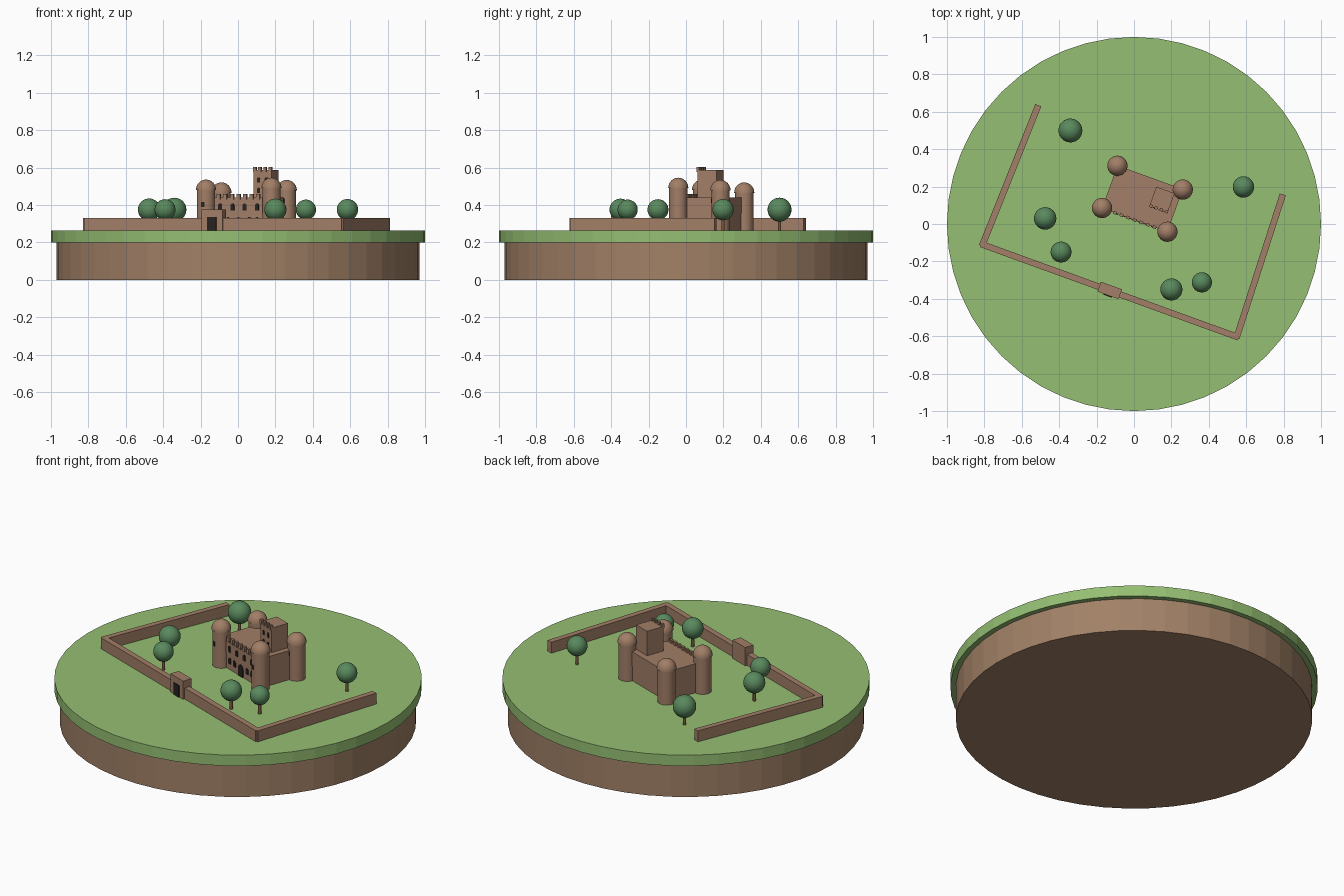
import bpy, bmesh, math
from mathutils import Matrix, Vector

cube = bpy.data.objects.get("Cube")
if cube:
    bpy.data.objects.remove(cube)


def material(name, rgb):
    m = bpy.data.materials.new(name)
    m.use_nodes = True
    m.diffuse_color = (*rgb, 1)
    m.node_tree.nodes["Principled BSDF"].inputs["Base Color"].default_value = (*rgb, 1)
    return m


GRASS = material("grass green", (0.30, 0.52, 0.17))
EARTH = material("earth brown", (0.36, 0.22, 0.135))
STONE = material("stone brown", (0.36, 0.21, 0.135))
LEAF = material("leaf green", (0.10, 0.25, 0.11))
TRUNK = material("trunk brown", (0.19, 0.10, 0.05))
DARK = material("opening dark", (0.02, 0.017, 0.015))

GROUND = 0.265
TURN = math.radians(-20)
IDENTITY = Matrix.Identity(4)
CASTLE = Matrix.Translation((0.045, 0.135, GROUND)) @ Matrix.Rotation(TURN, 4, 'Z')
GATE = Matrix.Translation((-0.13, -0.355, GROUND)) @ Matrix.Rotation(TURN, 4, 'Z')


def finish(name, bm, mat, frame=IDENTITY, smooth=False):
    bmesh.ops.recalc_face_normals(bm, faces=bm.faces)
    mesh = bpy.data.meshes.new(name)
    bm.to_mesh(mesh)
    bm.free()
    mesh.materials.append(mat)
    ob = bpy.data.objects.new(name, mesh)
    ob.matrix_world = frame
    bpy.context.collection.objects.link(ob)
    if smooth:
        bpy.ops.object.select_all(action='DESELECT')
        ob.select_set(True)
        bpy.context.view_layer.objects.active = ob
        bpy.ops.object.shade_smooth_by_angle(angle=math.radians(40))
    return ob


def boxes(name, mat, items, frame=IDENTITY):
    """Boxes given as (centre x, centre y, bottom z, size) in one mesh."""
    bm = bmesh.new()
    for x, y, z, size in items:
        place = Matrix.Translation((x, y, z + size[2] / 2)) @ Matrix.Diagonal((*size, 1))
        bmesh.ops.create_cube(bm, size=1, matrix=place)
    return finish(name, bm, mat, frame)


def lathe(name, mat, profile, frame=IDENTITY, steps=32, smooth=True):
    """Spin a (radius, z) profile that starts and ends on the axis."""
    bm = bmesh.new()
    verts = [bm.verts.new((r, 0, z)) for r, z in profile]
    edges = [bm.edges.new(pair) for pair in zip(verts, verts[1:])]
    bmesh.ops.spin(bm, geom=verts + edges, axis=(0, 0, 1), cent=(0, 0, 0),
                   angle=math.tau, steps=steps, use_merge=True)
    bmesh.ops.remove_doubles(bm, verts=bm.verts, dist=1e-5)
    return finish(name, bm, mat, frame, smooth)


def arches(name, items, frame):
    """Thin round-headed plates given as (x, y, bottom z, width, height)."""
    bm = bmesh.new()
    for x, y, z, w, h in items:
        r = w / 2
        pts = [(x - r, z), (x + r, z)]
        pts += [(x + r * math.cos(a), z + h - r + r * math.sin(a))
                for a in (math.pi * i / 8 for i in range(9))]
        face = bm.faces.new([bm.verts.new((px, y + 0.003, pz)) for px, pz in pts])
        ext = bmesh.ops.extrude_face_region(bm, geom=[face])["geom"]
        bmesh.ops.translate(bm, vec=(0, -0.006, 0),
                            verts=[v for v in ext if isinstance(v, bmesh.types.BMVert)])
    return finish(name, bm, DARK, frame)


# Island: earth drum with a wider grass slab
lathe("earth_base", EARTH, [(0, 0), (0.97, 0), (0.97, 0.2), (0, 0.2)], steps=48, smooth=False)
lathe("grass_slab", GRASS, [(0, 0.2), (1, 0.2), (1, GROUND), (0, GROUND)], steps=48, smooth=False)


# Outer walls
def wall(name, start, end, width=0.034, height=0.066):
    a, b = Vector(start), Vector(end)
    d = b - a
    frame = (Matrix.Translation((*((a + b) / 2), GROUND))
             @ Matrix.Rotation(math.atan2(d.y, d.x), 4, 'Z'))
    boxes(name, STONE, [(0, 0, 0, (d.length + width / 2, width, height))], frame)


LEFT_CORNER, RIGHT_CORNER = (-0.81, -0.11), (0.55, -0.603)
wall("front_wall", LEFT_CORNER, RIGHT_CORNER)
wall("right_wall", LEFT_CORNER, (-0.515, 0.627))
wall("left_wall", RIGHT_CORNER, (0.793, 0.15))

# Gatehouse
boxes("gatehouse", STONE, [(0, 0, 0, (0.12, 0.056, 0.11))], GATE)
boxes("gate_door", DARK, [(0, -0.029, 0, (0.05, 0.008, 0.07))], GATE)

# Castle hall in two storeys
HX, HY, ROOF = 0.186, 0.12, 0.175
boxes("hall_lower_storey", STONE, [(0, 0, 0, (2 * HX, 2 * HY, 0.09))], CASTLE)
boxes("hall_upper_storey", STONE, [(0, 0, 0.09, (2 * HX, 2 * HY + 0.004, ROOF - 0.09))], CASTLE)
boxes("hall_battlements", STONE,
      [(-0.15 + 0.0375 * i, -HY - 0.001, ROOF - 0.01, (0.02, 0.016, 0.03)) for i in range(9)], CASTLE)
columns = [-0.105, -0.035, 0.035, 0.105]
arches("hall_upper_windows", [(x, -HY - 0.003, 0.107, 0.022, 0.036) for x in columns], CASTLE)
arches("hall_lower_windows", [(x, -HY - 0.001, 0.035, 0.022, 0.036)
                              for x in (-0.105, -0.06, 0.06, 0.105)], CASTLE)
arches("hall_door", [(0, -HY - 0.001, 0, 0.044, 0.07)], CASTLE)

# Keep rising from the hall
KX, KY, KEEP_TOP = 0.1, 0.031, 0.322
boxes("keep", STONE, [(KX, KY, ROOF - 0.02, (0.104, 0.11, KEEP_TOP - ROOF + 0.02))], CASTLE)
boxes("keep_battlements", STONE,
      [(KX - 0.044 + 0.0293 * i, KY - 0.052, KEEP_TOP - 0.01, (0.016, 0.016, 0.026))
       for i in range(4)], CASTLE)
arches("keep_windows", [(KX + dx, KY - 0.055, z, 0.016, 0.028)
                        for dx in (-0.022, 0.022) for z in (0.2, 0.255)], CASTLE)

# Domed corner towers with slightly different heights
towers = [("front_right", -1, -1, 0.215), ("front_left", 1, -1, 0.225),
          ("back_right", -1, 1, 0.2), ("back_left", 1, 1, 0.213)]
for label, sx, sy, h in towers:
    frame = CASTLE @ Matrix.Translation((sx * HX, sy * HY, 0))
    lathe(label + "_tower", STONE, [(0, 0), (0.049, 0), (0.049, h), (0, h)], frame)
    dome = [(0.054 * math.cos(a), h + 0.056 * math.sin(a))
            for a in (math.pi / 2 * i / 8 for i in range(8))]
    lathe(label + "_dome", STONE, [(0, h)] + dome + [(0, h + 0.056)], frame)
    if sy < 0:
        boxes(label + "_tower_window", DARK, [(0, -0.0475, 0.125, (0.018, 0.006, 0.026))], frame)
    else:
        boxes(label + "_tower_window", DARK, [(0, -0.0475, 0.145, (0.016, 0.006, 0.024))], frame)

# Trees: x, y, crown radius
trees = [(-0.34, 0.5, 0.064), (-0.475, 0.03, 0.06), (-0.39, -0.15, 0.056),
         (0.2, -0.35, 0.059), (0.363, -0.312, 0.054), (0.585, 0.198, 0.057)]
for i, (x, y, r) in enumerate(trees, 1):
    frame = Matrix.Translation((x, y, GROUND))
    lathe(f"tree_trunk_{i}", TRUNK, [(0, 0), (0.009, 0), (0.009, 0.08), (0, 0.08)], frame, 12)
    bm = bmesh.new()
    bmesh.ops.create_uvsphere(bm, u_segments=24, v_segments=16, radius=r)
    finish(f"tree_crown_{i}", bm, LEAF, frame @ Matrix.Translation((0, 0, 0.11)), True)
